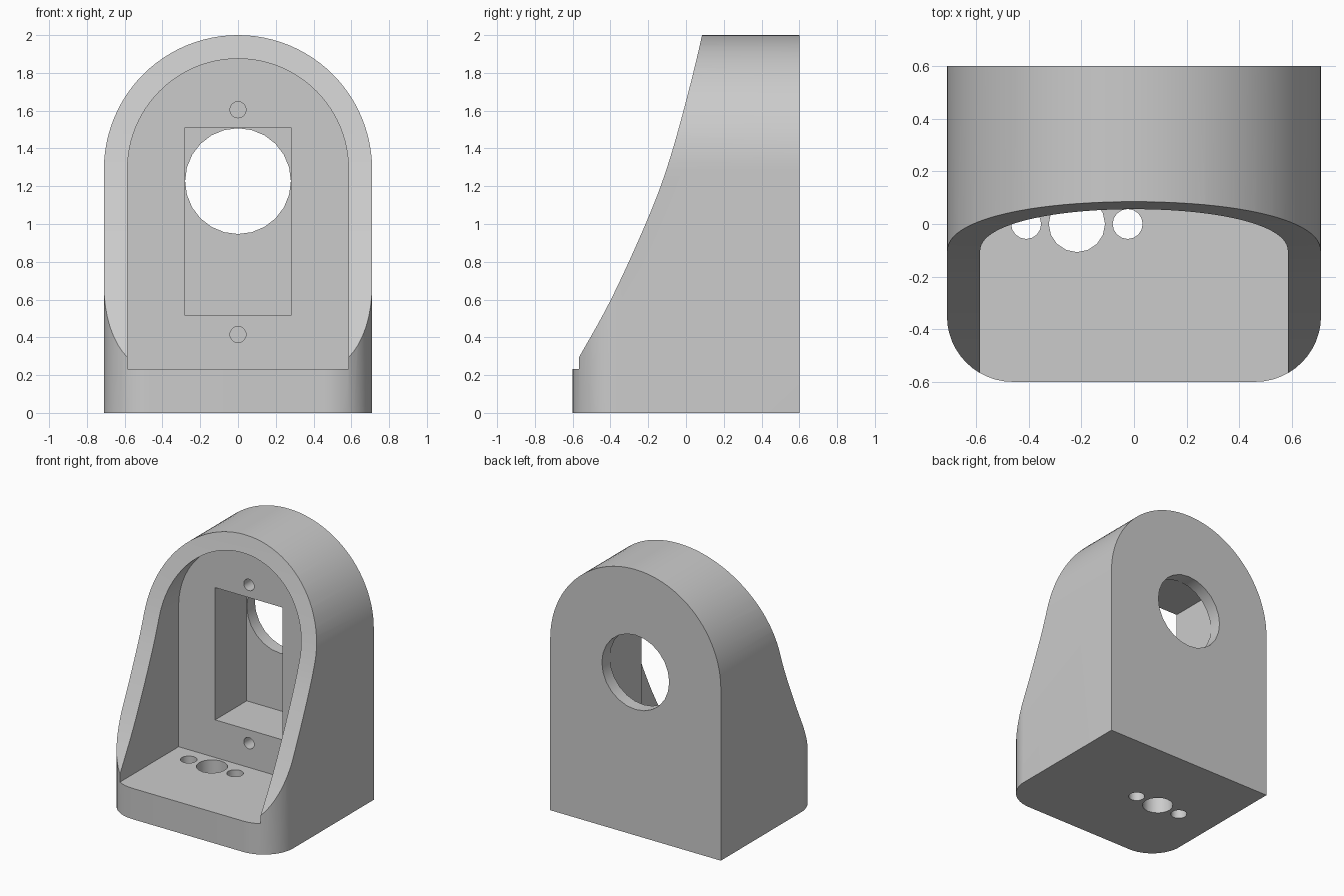
import bpy, bmesh
from math import sin, cos, pi, radians
from mathutils import Vector

cube = bpy.data.objects.get("Cube")
if cube:
    bpy.data.objects.remove(cube, do_unlink=True)

grey = bpy.data.materials.new("plain_grey")
grey.use_nodes = True
colour = (0.6, 0.6, 0.6, 1)
grey.diffuse_color = colour
grey.node_tree.nodes["Principled BSDF"].inputs["Base Color"].default_value = colour

# Maps a 2D profile point plus an extrusion depth to space, per axis
PLACE = {
    "X": lambda a, b, d: (d, a, b),
    "Y": lambda a, b, d: (a, d, b),
    "Z": lambda a, b, d: (a, b, d),
}


def prism(name, profile, axis, start, end):
    """Extrude a closed 2D profile along an axis."""
    bm = bmesh.new()
    face = bm.faces.new([bm.verts.new(PLACE[axis](a, b, start)) for a, b in profile])
    moved = bmesh.ops.extrude_face_region(bm, geom=[face])["geom"]
    offset = Vector(PLACE[axis](0, 0, end - start))
    bmesh.ops.translate(bm, vec=offset, verts=[v for v in moved if isinstance(v, bmesh.types.BMVert)])
    bmesh.ops.recalc_face_normals(bm, faces=bm.faces)
    mesh = bpy.data.meshes.new(name)
    bm.to_mesh(mesh)
    bm.free()
    mesh.materials.append(grey)
    obj = bpy.data.objects.new(name, mesh)
    bpy.context.collection.objects.link(obj)
    return obj


def arc(ca, cb, r, a0, a1, n):
    return [(ca + r * cos(a0 + (a1 - a0) * i / n), cb + r * sin(a0 + (a1 - a0) * i / n))
            for i in range(n + 1)]


def circle(ca, cb, r, n):
    return arc(ca, cb, r, 0, 2 * pi, n)[:-1]


def arch(half, bottom, spring=1.29):
    return [(-half, bottom), (half, bottom)] + arc(0, spring, half, 0, pi, 48)


def curve(points, steps=6):
    """Smooth path through the given points."""
    p = [Vector(q) for q in points]
    p = [2 * p[0] - p[1]] + p + [2 * p[-1] - p[-2]]
    out = []
    for a, b, c, d in zip(p, p[1:], p[2:], p[3:]):
        for i in range(steps):
            t = i / steps
            out.append(tuple(0.5 * (2 * b + (c - a) * t + (2 * a - 5 * b + 4 * c - d) * t * t
                                    + (3 * b - a - 3 * c + d) * t ** 3)))
    return out + [tuple(p[-2])]


# Arched housing
housing = prism("arched_housing", arch(0.71, 0), "Y", -0.8, 0.8)

# Plan outline with rounded front corners
plan = ([(0.711, 0.6), (-0.711, 0.6)]
        + arc(-0.461, -0.35, 0.25, pi, 1.5 * pi, 12)
        + arc(0.461, -0.35, 0.25, 1.5 * pi, 2 * pi, 12))
plan_outline = prism("plan_outline", plan, "Z", -0.2, 2.2)

# Side outline with the sweeping front slope
slope = curve([(-0.6, 0.235), (-0.4, 0.595), (-0.21, 1.01), (-0.1, 1.3), (0, 1.65), (0.085, 2.0), (0.13, 2.25)])
side = [(0.9, 2.25), (0.9, -0.2), (-0.7, -0.2), (-0.7, 0.05)] + slope
side[3] = (-0.7, 0.055)
side_outline = prism("side_outline", side, "X", -1, 1)

# Front cavity, then the box pocket and round opening in the back wall
cavity = prism("front_cavity", arch(0.585, 0.232), "Y", -1, 0.13)
pocket = prism("wall_pocket", [(-0.281, 0.515), (0.281, 0.515), (0.281, 1.51), (-0.281, 1.51)],
               "Y", 0, 0.505)
opening = prism("back_opening", circle(0, 1.227, 0.28, 24), "Y", 0.4, 0.8)
cutters = [cavity, pocket, opening]

# Screw holes above and below the pocket
for label, z in (("upper", 1.605), ("lower", 0.415)):
    cutters.append(prism(label + "_screw_hole", circle(0, z, 0.043, 16), "Y", 0, 0.4))

# Row of holes through the floor
for label, x, r in (("outer", -0.41, 0.057), ("middle", -0.217, 0.107), ("inner", -0.024, 0.057)):
    cutters.append(prism(label + "_floor_hole", circle(x, 0, r, 16), "Z", -0.1, 0.4))

# Combine everything
jobs = [(plan_outline, "INTERSECT"), (side_outline, "INTERSECT")] + [(c, "DIFFERENCE") for c in cutters]
for helper, operation in jobs:
    helper.hide_render = True
    mod = housing.modifiers.new(helper.name, "BOOLEAN")
    mod.operation = operation
    mod.solver = "EXACT"
    mod.object = helper

bpy.context.view_layer.update()
graph = bpy.context.evaluated_depsgraph_get()
result = bpy.data.meshes.new_from_object(housing.evaluated_get(graph))
housing.modifiers.clear()
housing.data = result
for helper, _ in jobs:
    bpy.data.objects.remove(helper, do_unlink=True)

# Smooth the curves and keep the edges crisp
for obj in bpy.context.selected_objects:
    obj.select_set(False)
housing.select_set(True)
bpy.context.view_layer.objects.active = housing
bpy.ops.object.shade_smooth_by_angle(angle=radians(25))
